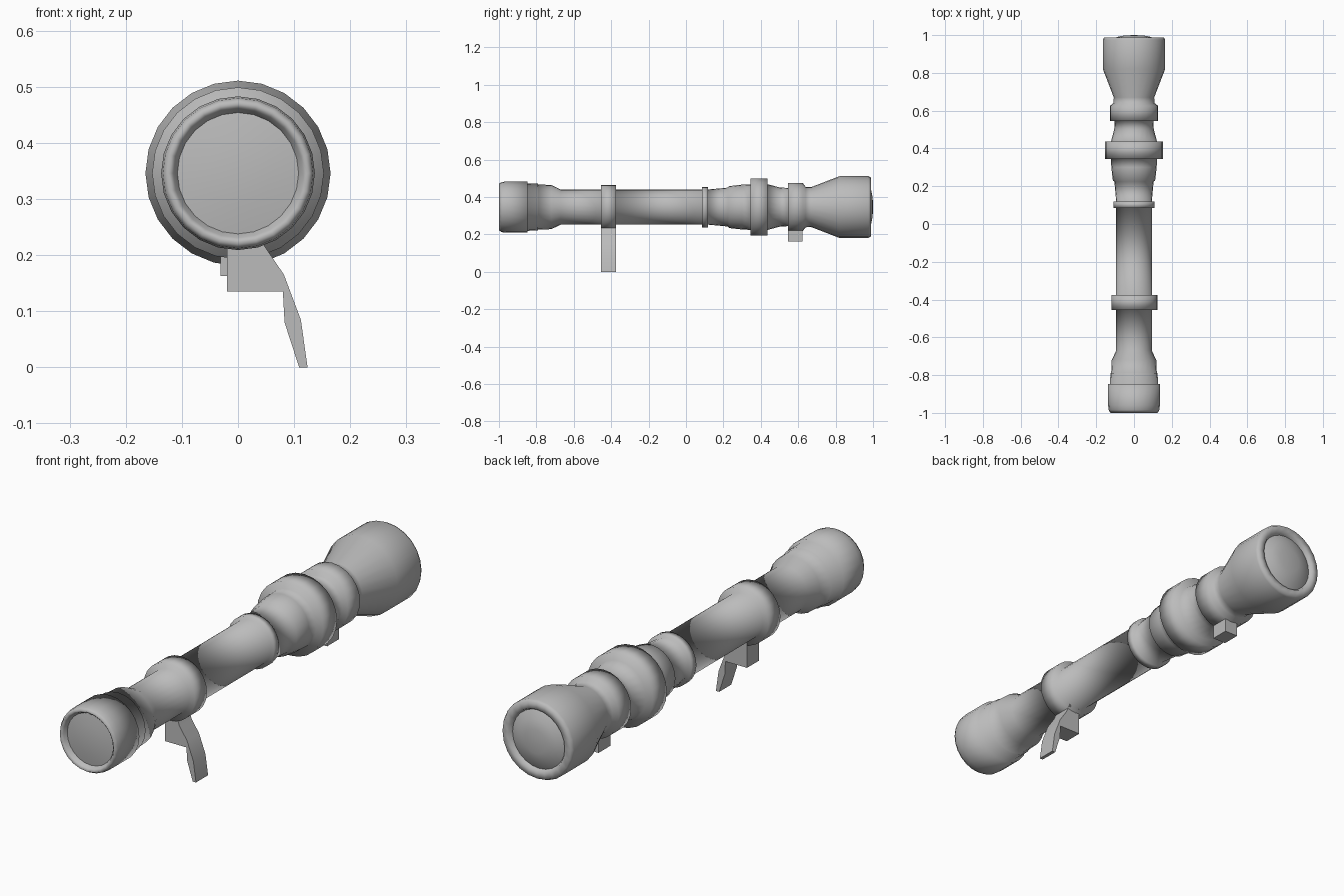
import bpy, bmesh, math
from mathutils import Vector

if "Cube" in bpy.data.objects:
    bpy.data.objects.remove(bpy.data.objects["Cube"])

AXIS_Z = 0.346
SIDES = 24

grey = bpy.data.materials.new("plain grey")
grey.use_nodes = True
grey.diffuse_color = (0.5, 0.5, 0.5, 1)
grey.node_tree.nodes["Principled BSDF"].inputs["Base Color"].default_value = (0.5, 0.5, 0.5, 1)


def finish(name, bm, angle=None):
    bmesh.ops.recalc_face_normals(bm, faces=bm.faces)
    mesh = bpy.data.meshes.new(name)
    bm.to_mesh(mesh)
    bm.free()
    mesh.materials.append(grey)
    ob = bpy.data.objects.new(name, mesh)
    bpy.context.collection.objects.link(ob)
    bpy.ops.object.select_all(action='DESELECT')
    ob.select_set(True)
    bpy.context.view_layer.objects.active = ob
    if angle is None:
        bpy.ops.object.shade_smooth()
    else:
        bpy.ops.object.shade_smooth_by_angle(angle=math.radians(angle))
    return ob


def lathe(name, profile, angle=None):
    """Turn (y, radius) points around the barrel axis; radius 0 closes an end."""
    bm = bmesh.new()
    rings = []
    for y, r in profile:
        count = SIDES if r > 0 else 1
        rings.append([bm.verts.new((r * math.sin(math.tau * i / SIDES), y,
                                    AXIS_Z + r * math.cos(math.tau * i / SIDES)))
                      for i in range(count)])
    for a, b in zip(rings, rings[1:]):
        for i in range(SIDES):
            j = (i + 1) % SIDES
            quad = [a[i % len(a)], a[j % len(a)], b[j % len(b)], b[i % len(b)]]
            bm.faces.new(list(dict.fromkeys(quad)))
    return finish(name, bm, angle)


def extrude_y(name, outline, y0, y1, angle):
    """Extrude an (x, z) outline along y."""
    bm = bmesh.new()
    face = bm.faces.new([bm.verts.new((x, y0, z)) for x, z in outline])
    out = bmesh.ops.extrude_face_region(bm, geom=[face])
    moved = [v for v in out["geom"] if isinstance(v, bmesh.types.BMVert)]
    bmesh.ops.translate(bm, verts=moved, vec=Vector((0, y1 - y0, 0)))
    return finish(name, bm, angle)


# Scope body: eyepiece, tube, rings, turret section and objective bell
lathe("scope_body", [
    (-0.975, 0.108), (-0.99, 0.115), (-1.0, 0.125), (-0.985, 0.134), (-0.96, 0.137),
    (-0.848, 0.137), (-0.848, 0.127), (-0.79, 0.125), (-0.79, 0.121), (-0.72, 0.118),
    (-0.67, 0.094), (-0.455, 0.094), (-0.455, 0.119), (-0.375, 0.119), (-0.375, 0.094),
    (0.085, 0.094), (0.085, 0.108), (0.118, 0.108), (0.118, 0.094), (0.225, 0.104),
    (0.23, 0.112), (0.30, 0.12), (0.345, 0.122), (0.345, 0.153), (0.437, 0.153),
    (0.437, 0.122), (0.50, 0.105), (0.545, 0.102), (0.545, 0.128), (0.625, 0.128),
    (0.64, 0.108), (0.67, 0.107), (0.82, 0.165), (0.975, 0.165), (0.988, 0.158),
    (0.988, 0.13), (0.972, 0.122)])

# Lenses
lathe("eyepiece_lens", [(-0.975, 0.109), (-0.982, 0.06), (-0.984, 0)])
lathe("objective_lens", [(0.972, 0.123), (0.99, 0.09), (0.998, 0.05), (1.0, 0)])

# Mount block with its curved lever
extrude_y("mount_lever",
          [(-0.02, 0.26), (-0.02, 0.135), (0.08, 0.135), (0.083, 0.08), (0.109, 0),
           (0.124, 0), (0.112, 0.085), (0.082, 0.165), (0.048, 0.215), (0.03, 0.26)],
          -0.455, -0.375, 40)

# Front mount stub
extrude_y("front_mount_stub",
          [(-0.031, 0.26), (-0.031, 0.163), (0.031, 0.163), (0.031, 0.26)],
          0.545, 0.623, 30)
